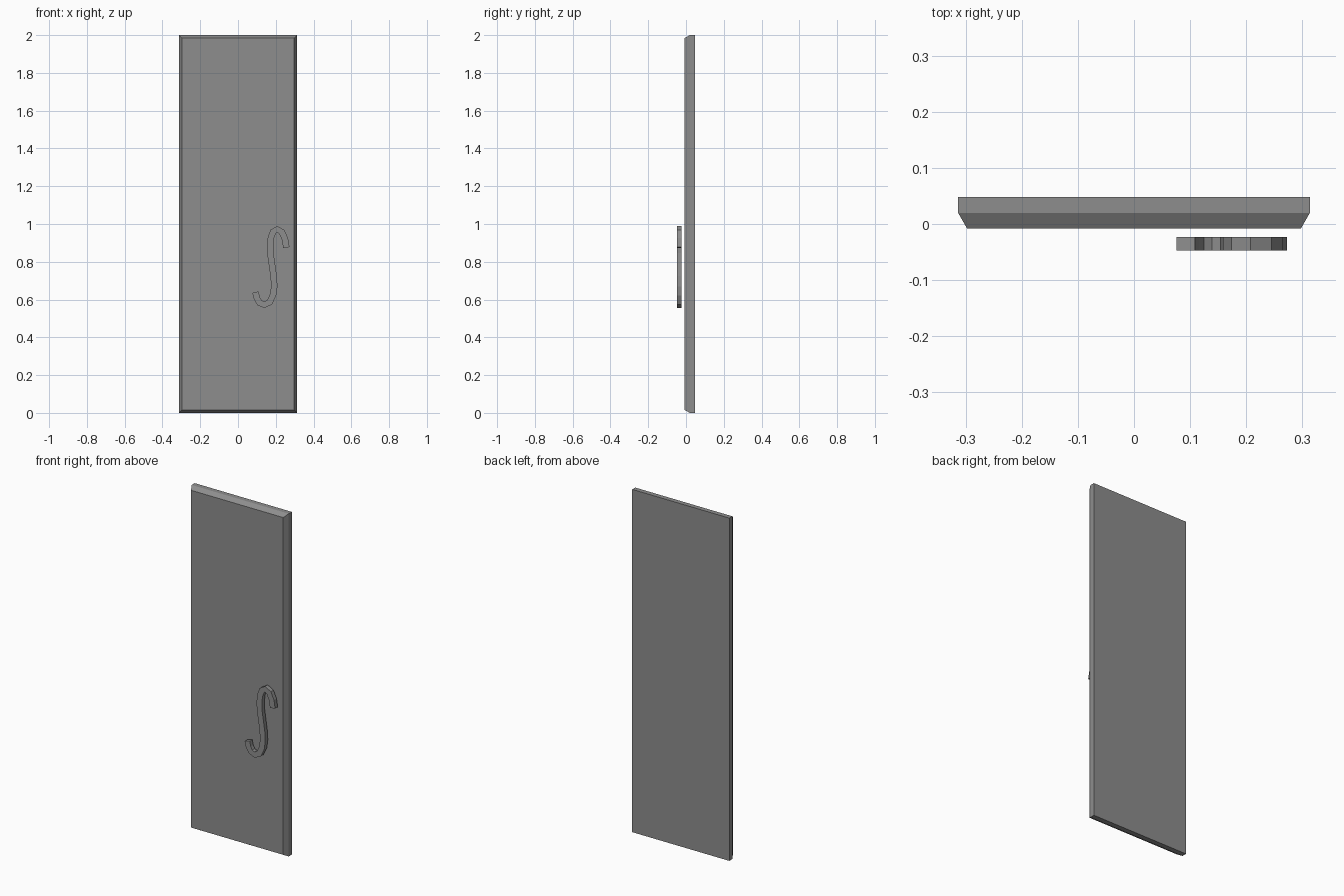
import bpy, bmesh
from mathutils import Vector

if "Cube" in bpy.data.objects:
    bpy.data.objects.remove(bpy.data.objects["Cube"])

# Dark grey finish shared by both parts
dark = bpy.data.materials.new("dark_grey")
dark.diffuse_color = (0.27, 0.27, 0.27, 1)
dark.use_nodes = True
dark.node_tree.nodes["Principled BSDF"].inputs["Base Color"].default_value = dark.diffuse_color


def make_object(name, bm):
    bmesh.ops.recalc_face_normals(bm, faces=bm.faces)
    mesh = bpy.data.meshes.new(name)
    bm.to_mesh(mesh)
    bm.free()
    mesh.materials.append(dark)
    obj = bpy.data.objects.new(name, mesh)
    bpy.context.collection.objects.link(obj)
    return obj


def loft(bm, rings):
    """Join four-sided rings into a closed solid."""
    for a, b in zip(rings, rings[1:]):
        for i in range(4):
            j = (i + 1) % 4
            bm.faces.new((a[i], a[j], b[j], b[i]))
    bm.faces.new(rings[0])
    bm.faces.new(rings[-1])


# Door panel: three rectangular rings, with the front one inset for the chamfer
bm = bmesh.new()
rings = []
for y, inset in ((0.048, 0), (0.02, 0), (-0.008, 0.016)):
    x, z0, z1 = 0.3135 - inset, inset, 2 - inset
    rings.append([bm.verts.new((px, y, pz))
                  for px, pz in ((-x, z0), (x, z0), (x, z1), (-x, z1))])
loft(bm, rings)
make_object("door_panel", bm)

# Curved pull handle: centre line (x, z) swept as a flat rectangular ribbon
path = [Vector(p) for p in (
    (0.256, 0.875), (0.249, 0.920), (0.232, 0.958), (0.207, 0.973),
    (0.187, 0.960), (0.175, 0.930), (0.170, 0.890), (0.171, 0.845),
    (0.180, 0.785), (0.189, 0.722), (0.192, 0.670), (0.186, 0.625),
    (0.167, 0.585), (0.140, 0.572), (0.114, 0.583), (0.100, 0.607),
    (0.092, 0.639))]
HALF_WIDTH = 0.0168
bm = bmesh.new()
sections = []
for i, p in enumerate(path):
    t = (path[min(i + 1, len(path) - 1)] - path[max(i - 1, 0)]).normalized()
    n = Vector((-t.y, t.x)) * HALF_WIDTH
    sections.append([bm.verts.new((q.x, y, q.y)) for q, y in
                     ((p + n, -0.023), (p - n, -0.023),
                      (p - n, -0.047), (p + n, -0.047))])
loft(bm, sections)
make_object("pull_handle", bm)
